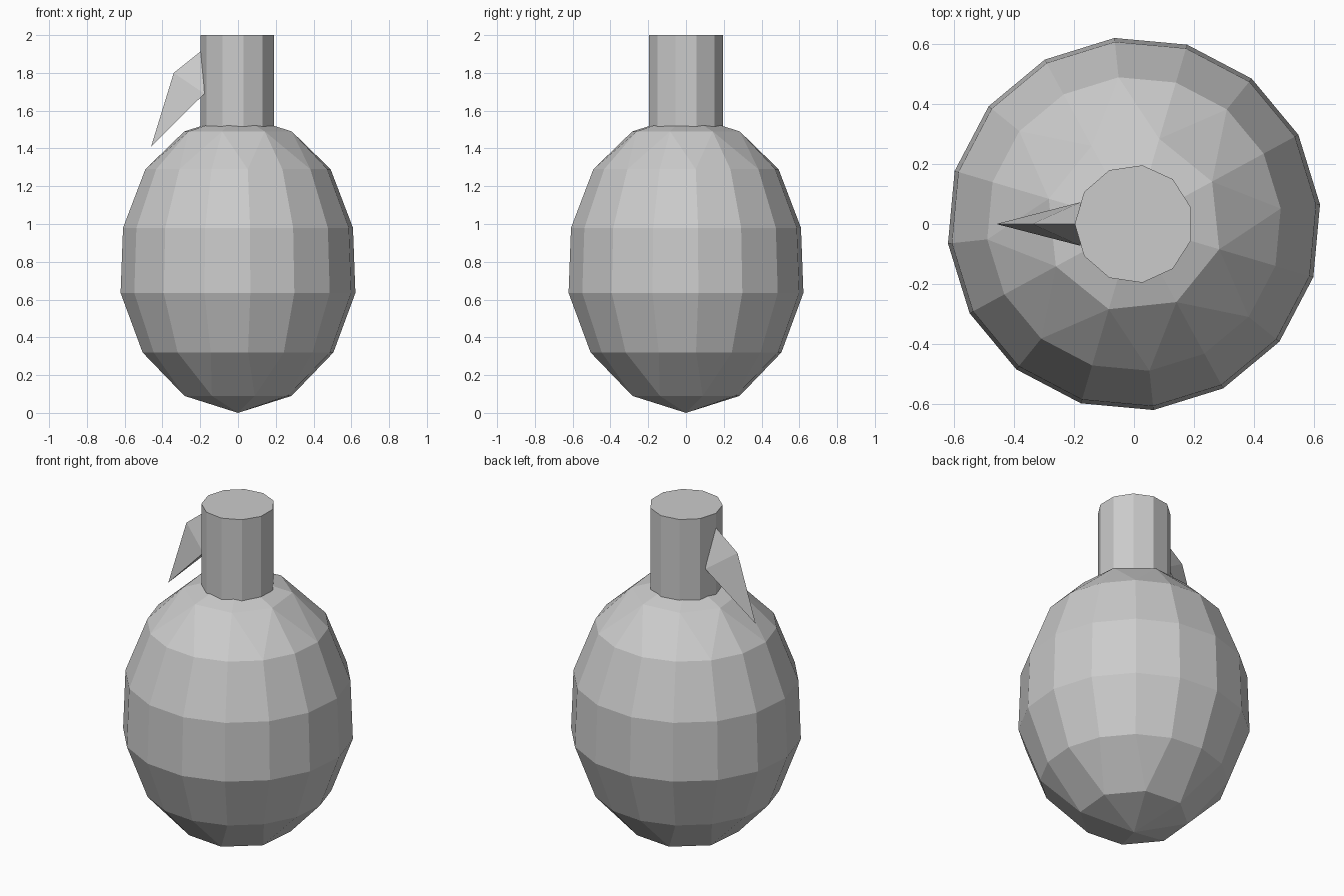
import bpy, bmesh
from math import sin, cos, radians

if "Cube" in bpy.data.objects:
    bpy.data.objects.remove(bpy.data.objects["Cube"])


def ring(r, z, sides, start):
    """Points of a regular polygon at height z, first corner at start degrees."""
    return [(r * cos(radians(start + 360 * i / sides)),
             r * sin(radians(start + 360 * i / sides)), z) for i in range(sides)]


def hull_part(name, points):
    """Closed flat-shaded convex solid around the given points."""
    bm = bmesh.new()
    for p in points:
        bm.verts.new(p)
    bmesh.ops.convex_hull(bm, input=bm.verts[:])
    bmesh.ops.dissolve_limit(bm, angle_limit=radians(0.5),
                             verts=bm.verts[:], edges=bm.edges[:])
    bmesh.ops.recalc_face_normals(bm, faces=bm.faces[:])
    mesh = bpy.data.meshes.new(name)
    bm.to_mesh(mesh)
    bm.free()
    ob = bpy.data.objects.new(name, mesh)
    bpy.context.collection.objects.link(ob)
    return ob


# Faceted egg-shaped body: 16-sided belly closing to 8-sided rings and two poles
body = [(0, 0, 0), (0, 0, 1.58)]
body += ring(0.297, 0.09, 8, 17.25)
for r, z in [(0.508, 0.32), (0.625, 0.635), (0.612, 0.98), (0.493, 1.29)]:
    body += ring(r, z, 16, 6)
body += ring(0.297, 1.49, 8, 28.5)
hull_part("body", body)

# 11-sided neck sunk into the body
hull_part("neck", ring(0.198, 1.45, 11, 180) + ring(0.198, 2.0, 11, 180))

# Pointed lever on the left of the neck
lever = [(-0.19, 0, 1.92), (-0.34, 0, 1.80), (-0.46, 0, 1.41)]
lever += [(-0.178, s * 0.073, 1.69) for s in (-1, 1)]
hull_part("lever", lever)
